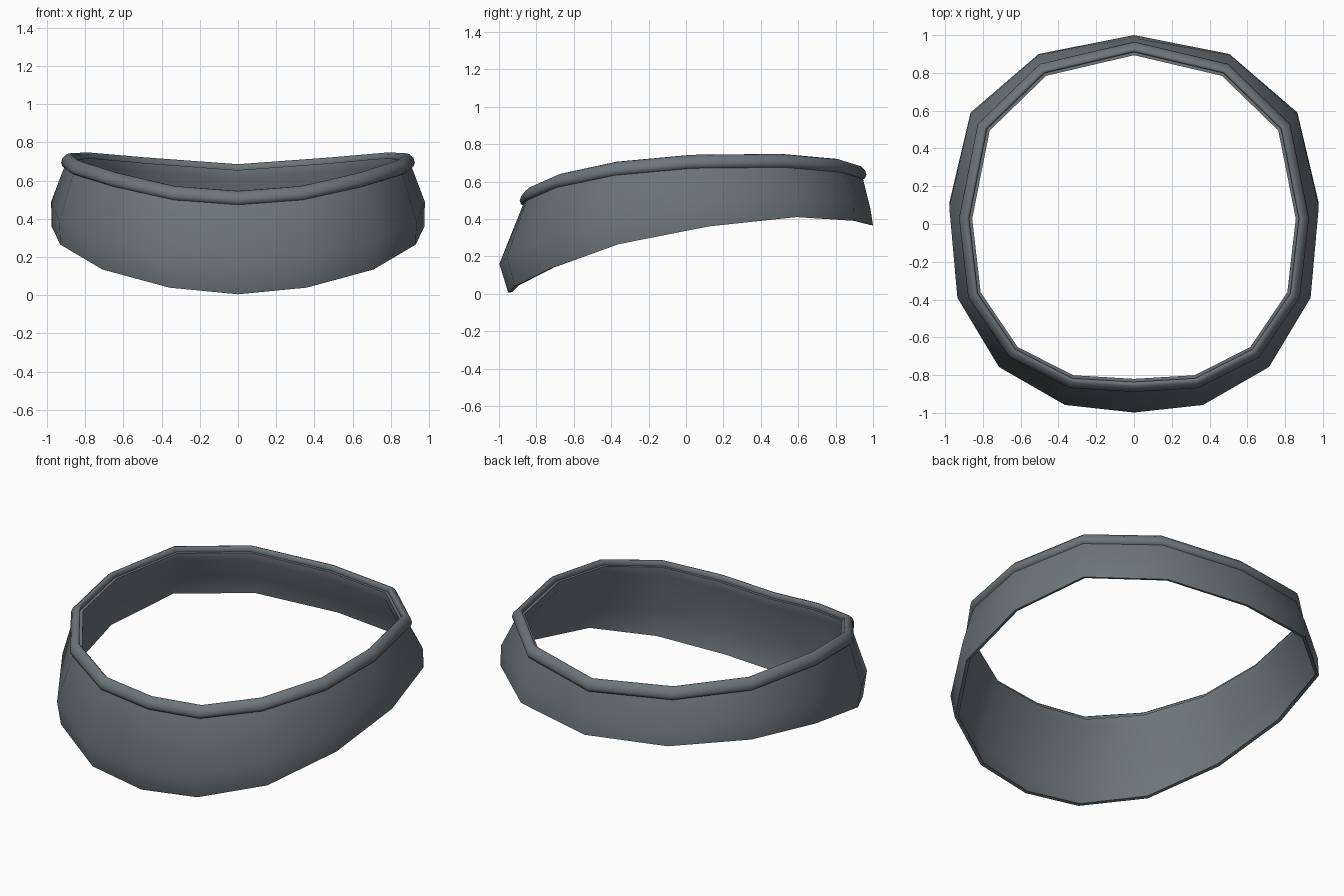
import bpy, bmesh, math
from mathutils import Vector

if "Cube" in bpy.data.objects:
    bpy.data.objects.remove(bpy.data.objects["Cube"])

slate = bpy.data.materials.new("slate_grey")
slate.diffuse_color = (0.15, 0.18, 0.20, 1)
slate.use_nodes = True
slate.node_tree.nodes["Principled BSDF"].inputs["Base Color"].default_value = slate.diffuse_color

# Half outlines of the band, running from front centre to back centre
HEM = [(0, -.95, .005), (.36, -.915, .04), (.71, -.725, .135), (.93, -.36, .265),
       (.976, .12, .36), (.865, .59, .41), (.505, .90, .39), (0, 1.0, .365)]
BELLY = [(0, -.998, .16), (.365, -.958, .195), (.715, -.757, .285), (.935, -.39, .385),
         (.978, .09, .49), (.865, .58, .53), (.505, .895, .50), (0, .985, .46)]
NECK = [(0, -.87, .47), (.335, -.85, .495), (.65, -.69, .565), (.86, -.38, .63),
        (.907, .03, .667), (.81, .52, .672), (.49, .83, .645), (0, .945, .61)]


def full(half):
    """Mirror a half outline into a closed 14-point loop."""
    pts = [Vector(p) for p in half]
    return pts + [Vector((-p.x, p.y, p.z)) for p in pts[-2:0:-1]]


def offset(loop, out, up):
    """Shift a loop outward (mitred) and upward."""
    n, result = len(loop), []
    for i, p in enumerate(loop):
        a = (p - loop[i - 1]).xy.normalized()
        b = (loop[(i + 1) % n] - p).xy.normalized()
        t = (a + b).normalized()
        d = Vector((t.y, -t.x, 0)) / max(t.dot(a), .5)
        result.append(p + d * out + Vector((0, 0, up)))
    return result


def skin(name, loops, angle):
    """Bridge successive closed loops into a closed ring-shaped solid."""
    bm = bmesh.new()
    rows = [[bm.verts.new(p) for p in loop] for loop in loops]
    n = len(rows[0])
    for j, row in enumerate(rows):
        nxt = rows[(j + 1) % len(rows)]
        for i in range(n):
            k = (i + 1) % n
            bm.faces.new((row[i], row[k], nxt[k], nxt[i]))
    bmesh.ops.recalc_face_normals(bm, faces=bm.faces)
    mesh = bpy.data.meshes.new(name)
    bm.to_mesh(mesh)
    bm.free()
    mesh.materials.append(slate)
    obj = bpy.data.objects.new(name, mesh)
    bpy.context.collection.objects.link(obj)
    bpy.ops.object.select_all(action='DESELECT')
    obj.select_set(True)
    bpy.context.view_layer.objects.active = obj
    bpy.ops.object.shade_smooth_by_angle(angle=math.radians(angle))


hem, belly, neck = full(HEM), full(BELLY), full(NECK)

# Flared wall with a thin hem and an inner lip below the rim
skin("collar_wall", [
    hem, belly, offset(neck, 0, .01), offset(neck, -.01, .045),
    offset(neck, -.05, .045), offset(neck, -.05, .0),
    offset(belly, -.03, 0), offset(hem, -.02, .004)], 48)

# Rolled rim around the top edge
RIM = [(-.005, 0), (.012, .008), (.019, .027), (.011, .052),
       (-.010, .072), (-.024, .076), (-.034, .067), (-.033, .035)]
skin("collar_rim", [offset(neck, o, u) for o, u in RIM], 60)
